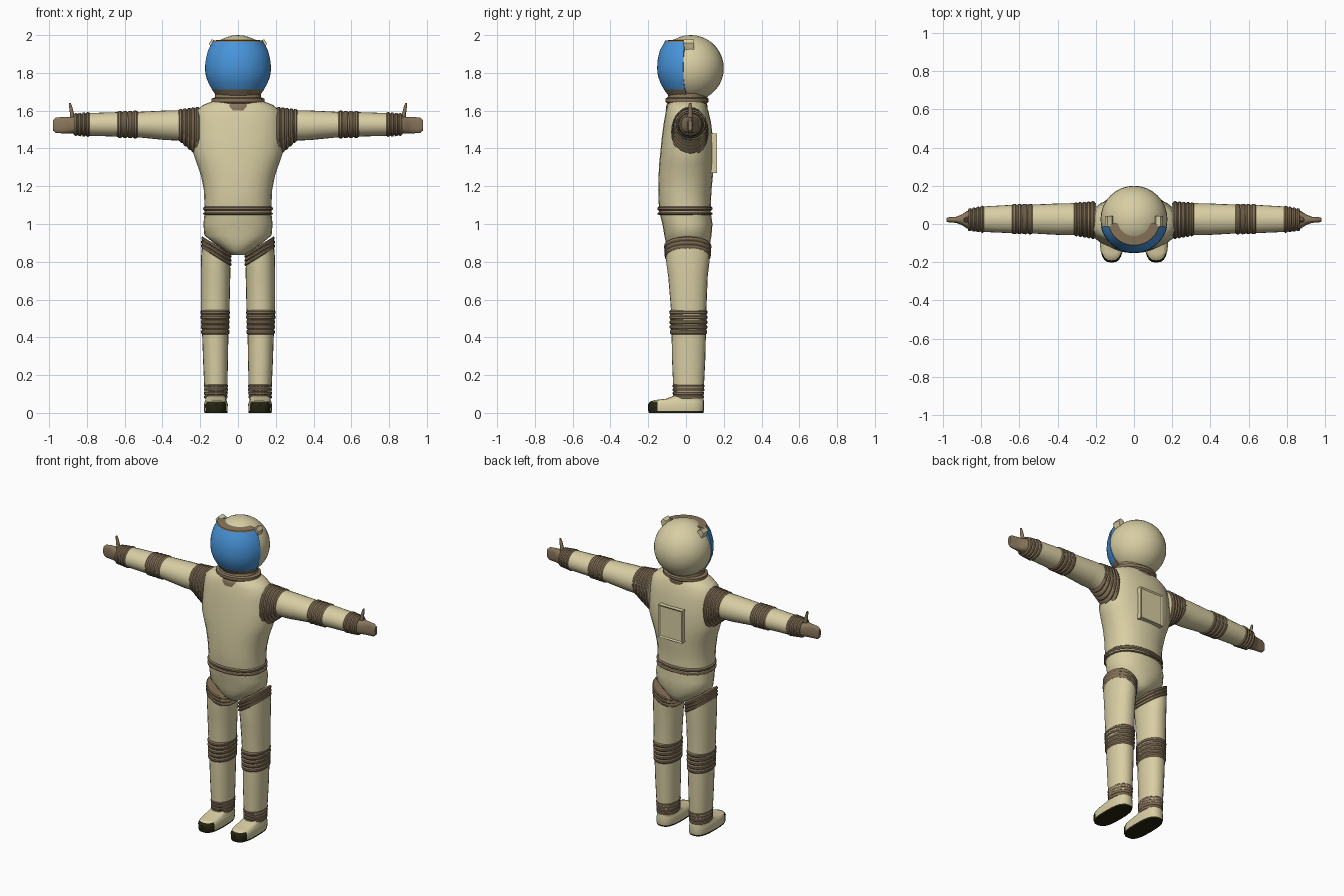
import bpy, bmesh, math
from mathutils import Vector


def material(name, rgb):
    m = bpy.data.materials.new(name)
    m.diffuse_color = (*rgb, 1)
    return m


CREAM = material("cream suit", (0.69, 0.62, 0.37))
BROWN = material("brown joints", (0.25, 0.18, 0.105))
BLUE = material("blue visor", (0.065, 0.30, 0.71))
DARK = material("dark sole", (0.018, 0.018, 0.006))
SIDES = 24


def finish(name, bm, mats, angle=32):
    bmesh.ops.recalc_face_normals(bm, faces=bm.faces[:])
    me = bpy.data.meshes.new(name)
    bm.to_mesh(me)
    bm.free()
    for m in mats:
        me.materials.append(m)
    ob = bpy.data.objects.new(name, me)
    bpy.context.collection.objects.link(ob)
    bpy.ops.object.select_all(action='DESELECT')
    ob.select_set(True)
    bpy.context.view_layer.objects.active = ob
    bpy.ops.object.shade_smooth_by_angle(angle=math.radians(angle))
    return ob


def skin(rings):
    """Join equal rings of points into a capped tube."""
    bm = bmesh.new()
    vs = [[bm.verts.new(p) for p in r] for r in rings]
    n = len(vs[0])
    for a, b in zip(vs, vs[1:]):
        for i in range(n):
            j = (i + 1) % n
            bm.faces.new((a[i], a[j], b[j], b[i]))
    bm.faces.new(vs[0])
    bm.faces.new(vs[-1])
    return bm


def oval(a, b, power):
    for i in range(SIDES):
        t = 2 * math.pi * i / SIDES
        c, s = math.cos(t), math.sin(t)
        yield (a * math.copysign(abs(c) ** (2 / power), c),
               b * math.copysign(abs(s) ** (2 / power), s))


def upright(rows, side=1, power=2.0):
    """Rows (z, cx, rx, y_front, y_back, slope in x) to horizontal rings."""
    return [[Vector((side * (cx + u), (y0 + y1) / 2 + v, z + k * u))
             for u, v in oval(rx, (y1 - y0) / 2, power)]
            for z, cx, rx, y0, y1, k in rows]


def sideways(rows, side, power=2.0):
    """Rows (x, cy, ry, z_low, z_high) to rings along an arm."""
    return [[Vector((side * x, cy + u, (z0 + z1) / 2 + v))
             for u, v in oval(ry, (z1 - z0) / 2, power)]
            for x, cy, ry, z0, z1 in rows]


def ribs(first, last, count, depth, axis):
    """Rows between two rows, swelling out into rounded ribs."""
    out = []
    for i in range(count):
        for t, h in ((0, 0), (0.3, 1), (0.7, 1), (0.98, 0)):
            f = (i + t) / count
            r = [a + (b - a) * f for a, b in zip(first, last)]
            r[2] += h * depth
            r[3] -= h * depth
            r[4] += h * depth
            out.append(r)
    return out


def arc(name, profile, half_angle, mat, steps=20):
    """Sweep a closed (radius, z) profile round the front of the helmet."""
    rings = []
    for i in range(steps + 1):
        t = math.radians(-half_angle + 2 * half_angle * i / steps)
        rings.append([Vector((r * math.sin(t), 0.025 - r * math.cos(t), z))
                      for r, z in profile])
    return finish(name, skin(rings), [mat])


# Torso and pelvis
finish("torso", skin(upright([
    (0.835, 0, 0.035, -0.06, 0.08, 0),
    (0.86, 0, 0.07, -0.092, 0.115, 0),
    (0.90, 0, 0.13, -0.107, 0.128, 0),
    (0.94, 0, 0.178, -0.115, 0.135, 0),
    (1.00, 0, 0.183, -0.125, 0.140, 0),
    (1.07, 0, 0.176, -0.143, 0.130, 0),
    (1.18, 0, 0.181, -0.147, 0.135, 0),
    (1.26, 0, 0.197, -0.145, 0.143, 0),
    (1.32, 0, 0.218, -0.142, 0.146, 0),
    (1.38, 0, 0.238, -0.136, 0.146, 0),
    (1.46, 0, 0.238, -0.128, 0.142, 0),
    (1.54, 0, 0.232, -0.117, 0.132, 0),
    (1.60, 0, 0.222, -0.106, 0.118, 0),
    (1.63, 0, 0.185, -0.097, 0.106, 0),
    (1.66, 0, 0.11, -0.085, 0.095, 0)], power=2.25)), [CREAM], 50)

# Waist belt: two raised bands with a groove between
for name, z0, z1 in (("belt_upper", 1.07, 1.093), ("belt_lower", 1.048, 1.062)):
    finish(name, skin(upright(ribs(
        (z0, 0, 0.177, -0.144, 0.133, 0), (z1, 0, 0.177, -0.145, 0.133, 0),
        1, 0.007, 2), power=2.25)), [BROWN])

# Neck collar
finish("collar", skin(upright([
    (1.600, 0, 0.105, -0.108, 0.11, 0), (1.618, 0, 0.122, -0.106, 0.113, 0),
    (1.630, 0, 0.130, -0.103, 0.113, 0), (1.637, 0, 0.126, -0.098, 0.108, 0),
    (1.647, 0, 0.141, -0.108, 0.120, 0), (1.664, 0, 0.141, -0.108, 0.120, 0),
    (1.670, 0, 0.122, -0.098, 0.110, 0), (1.690, 0, 0.120, -0.09, 0.108, 0)])),
    [BROWN])

# Helmet shell
bm = bmesh.new()
bmesh.ops.create_uvsphere(bm, u_segments=32, v_segments=18, radius=0.175)
bmesh.ops.translate(bm, verts=bm.verts[:], vec=(0, 0.025, 1.825))
finish("helmet", bm, [CREAM])

# Visor with its upper and lower frames
arc("visor", [(0.10, 1.71), (0.140, 1.71), (0.160, 1.745), (0.174, 1.785),
              (0.178, 1.825), (0.175, 1.87), (0.163, 1.92), (0.138, 1.964),
              (0.09, 1.964)], 77, BLUE)
arc("visor_top_frame", [(0.08, 1.962), (0.139, 1.962), (0.136, 1.971),
                        (0.08, 1.977)], 78, BROWN)
arc("visor_bottom_frame", [(0.08, 1.672), (0.112, 1.672), (0.142, 1.712),
                           (0.08, 1.712)], 78, BROWN)

# Backpack panel: thin frame with a recessed face
bm = bmesh.new()
bmesh.ops.create_cube(bm, size=1)
for v in bm.verts:
    v.co = Vector((v.co.x * 0.17, 0.143 + v.co.y * 0.044, 1.375 + v.co.z * 0.21))
back = [f for f in bm.faces if f.calc_center_median().y > 0.16]
bmesh.ops.inset_region(bm, faces=back, thickness=0.012)
bmesh.ops.translate(bm, verts=back[0].verts[:], vec=(0, -0.007, 0))
finish("back_panel", bm, [CREAM])

for s, tag in ((1, "left"), (-1, "right")):
    # Helmet lug beside the visor
    finish("helmet_lug_" + tag, skin([
        [Vector((s * x, y, z)) for x, z in
         ((0.095, 1.935), (0.142, 1.925), (0.153, 1.957), (0.138, 1.978), (0.115, 1.968))]
        for y in (-0.012, 0.042)]), [CREAM])

    # Arm
    finish("arm_" + tag, skin(sideways([
        (0.20, 0.025, 0.085, 1.37, 1.61), (0.30, 0.025, 0.084, 1.442, 1.602),
        (0.38, 0.025, 0.083, 1.444, 1.601), (0.52, 0.026, 0.076, 1.458, 1.594),
        (0.64, 0.026, 0.074, 1.463, 1.592), (0.80, 0.025, 0.066, 1.467, 1.587)],
        s)), [CREAM], 40)
    finish("shoulder_joint_" + tag, skin(sideways(ribs(
        (0.205, 0.02, 0.094, 1.355, 1.615), (0.315, 0.025, 0.081, 1.447, 1.602),
        5, 0.006, 0), s)), [BROWN], 25)
    finish("elbow_joint_" + tag, skin(sideways(ribs(
        (0.53, 0.026, 0.074, 1.459, 1.594), (0.64, 0.026, 0.073, 1.462, 1.592),
        4, 0.006, 0), s)), [BROWN], 25)
    finish("wrist_joint_" + tag, skin(sideways(ribs(
        (0.785, 0.025, 0.066, 1.467, 1.587), (0.87, 0.022, 0.052, 1.473, 1.580),
        4, 0.006, 0), s)), [BROWN], 25)

    # Mitten hand and thumb
    finish("hand_" + tag, skin(sideways([
        (0.85, 0.022, 0.050, 1.478, 1.575), (0.875, 0.022, 0.045, 1.480, 1.568),
        (0.90, 0.022, 0.028, 1.480, 1.567), (0.93, 0.022, 0.016, 1.480, 1.567),
        (0.965, 0.022, 0.014, 1.482, 1.563), (0.98, 0.022, 0.010, 1.495, 1.550)],
        s, 2.6)), [BROWN], 40)
    finish("thumb_" + tag, skin(upright([
        (1.54, 0.875, 0.014, 0.006, 0.038, 0), (1.58, 0.878, 0.011, 0.009, 0.035, 0),
        (1.62, 0.886, 0.008, 0.012, 0.032, 0), (1.64, 0.890, 0.005, 0.016, 0.028, 0)],
        s)), [BROWN])

    # Leg, with its top sloping up to the hip
    finish("leg_" + tag, skin(upright([
        (0.87, 0.115, 0.073, -0.105, 0.125, 0.65),
        (0.80, 0.118, 0.077, -0.105, 0.124, 0.4),
        (0.72, 0.119, 0.078, -0.094, 0.115, 0.1),
        (0.55, 0.121, 0.076, -0.080, 0.108, 0),
        (0.40, 0.120, 0.069, -0.076, 0.105, 0),
        (0.28, 0.119, 0.066, -0.074, 0.102, 0),
        (0.10, 0.117, 0.060, -0.066, 0.093, 0)], s, 2.15)), [CREAM], 40)
    finish("hip_joint_" + tag, skin(upright(ribs(
        (0.825, 0.116, 0.076, -0.108, 0.126, 0.62),
        (0.888, 0.114, 0.074, -0.112, 0.130, 0.62), 3, 0.005, 2), s, 2.15)), [BROWN], 25)
    finish("knee_joint_" + tag, skin(upright(ribs(
        (0.415, 0.120, 0.069, -0.079, 0.106, 0),
        (0.545, 0.121, 0.072, -0.083, 0.108, 0), 5, 0.006, 2), s, 2.15)), [BROWN], 25)
    finish("ankle_joint_" + tag, skin(upright(ribs(
        (0.075, 0.117, 0.058, -0.066, 0.091, 0),
        (0.152, 0.117, 0.060, -0.067, 0.094, 0), 4, 0.004, 2), s, 2.15)), [BROWN], 25)

    # Boot with dark sole and toe cap
    bm = skin(upright([
        (0.0, 0.117, 0.060, -0.196, 0.092, 0), (0.010, 0.117, 0.062, -0.200, 0.095, 0),
        (0.045, 0.117, 0.063, -0.202, 0.096, 0), (0.060, 0.117, 0.059, -0.190, 0.095, 0),
        (0.068, 0.117, 0.055, -0.165, 0.094, 0), (0.075, 0.117, 0.055, -0.105, 0.093, 0),
        (0.092, 0.117, 0.050, -0.060, 0.085, 0)], s, 2.8))
    bmesh.ops.bisect_plane(bm, geom=bm.verts[:] + bm.edges[:] + bm.faces[:],
                           plane_co=(0, -0.152, 0), plane_no=(0, 1, 0))
    for f in bm.faces:
        c = f.calc_center_median()
        f.material_index = int(c.z < 0.01 or (c.y < -0.152 and c.z < 0.059))
    finish("boot_" + tag, bm, [CREAM, DARK], 40)
